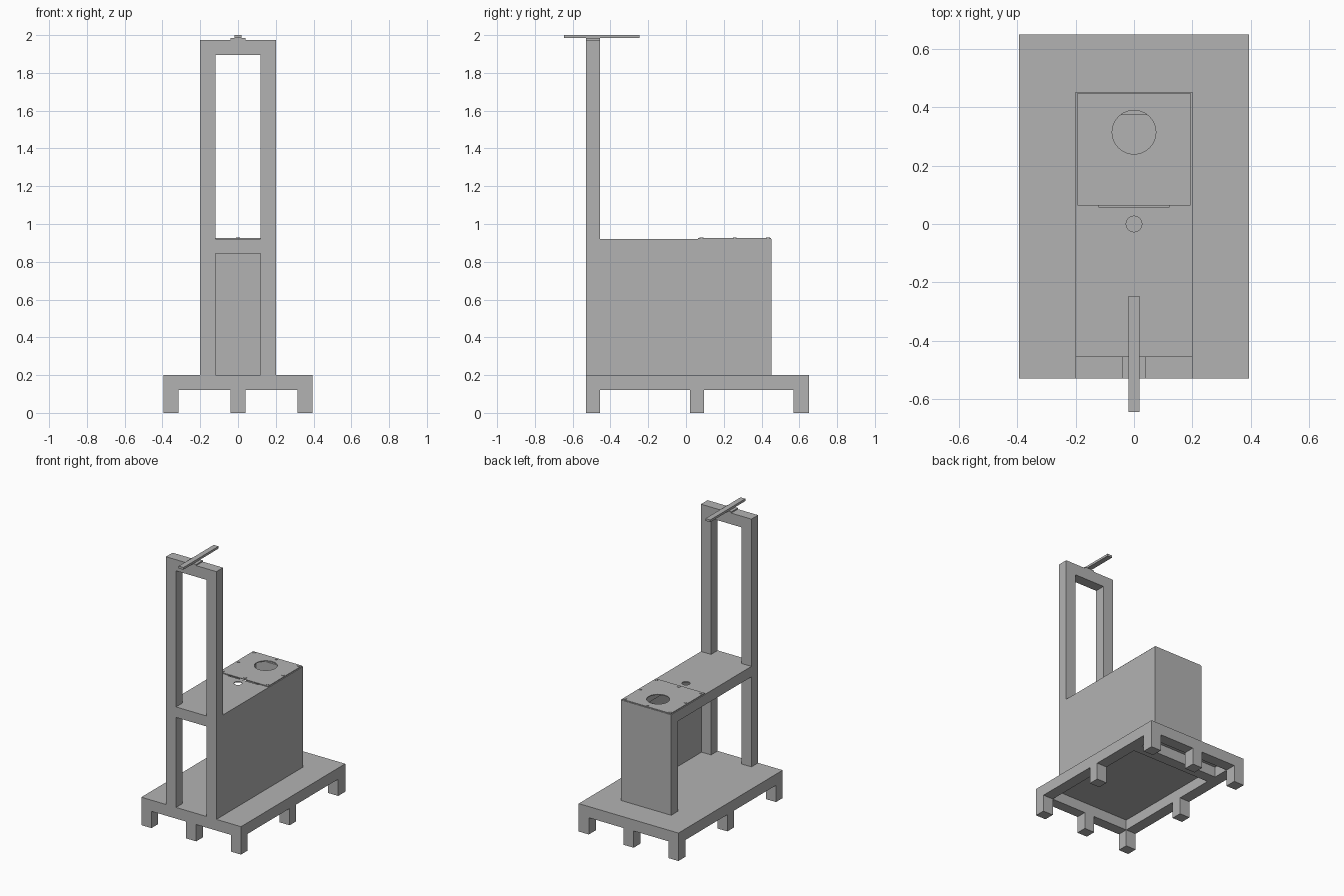
import bpy
import bmesh
from mathutils import Matrix, Vector

cube = bpy.data.objects.get("Cube")
if cube:
    bpy.data.objects.remove(cube, do_unlink=True)

grey = bpy.data.materials.new("plain grey")
grey.use_nodes = True
grey.diffuse_color = (0.45, 0.45, 0.45, 1)
grey.node_tree.nodes["Principled BSDF"].inputs["Base Color"].default_value = grey.diffuse_color


def make(name, bm):
    mesh = bpy.data.meshes.new(name)
    bm.to_mesh(mesh)
    bm.free()
    mesh.materials.append(grey)
    obj = bpy.data.objects.new(name, mesh)
    bpy.context.collection.objects.link(obj)
    return obj


def box(name, x, y, z):
    """Box from (min, max) pairs."""
    lo, hi = (Vector(c) for c in zip(x, y, z))
    bm = bmesh.new()
    m = Matrix.Translation((lo + hi) / 2) @ Matrix.Diagonal((*(hi - lo), 1))
    bmesh.ops.create_cube(bm, size=1, matrix=m)
    return make(name, bm)


def disc(name, x, y, z, r, sides=32):
    bm = bmesh.new()
    m = Matrix.Translation((x, y, sum(z) / 2))
    bmesh.ops.create_cone(bm, cap_ends=True, segments=sides, radius1=r, radius2=r,
                          depth=z[1] - z[0], matrix=m)
    return make(name, bm)


def cut(obj, cutter):
    """Cut a hole and discard the cutter."""
    cutter.hide_render = True
    mod = obj.modifiers.new("hole", "BOOLEAN")
    mod.operation = "DIFFERENCE"
    mod.solver = "EXACT"
    mod.object = cutter
    graph = bpy.context.evaluated_depsgraph_get()
    mesh = bpy.data.meshes.new_from_object(obj.evaluated_get(graph))
    obj.modifiers.clear()
    obj.data = mesh
    bpy.data.objects.remove(cutter, do_unlink=True)


W, F, B = 0.395, -0.53, 0.65       # base half width, front, back
T = 0.08                           # bar thickness
IN, OUT = 0.12, 0.2                # inner and outer post faces
FI, BI, BO = F + 0.075, 0.375, 0.453
DECK, TOP = 0.2, 0.92

# Base: deck sheet on a bar frame with eight feet
box("deck", (-W, W), (F, B), (0.194, DECK))
frame_z = (0.12, 0.194)
for side, x in (("right", (-W, T - W)), ("left", (W - T, W))):
    box(side + "_base_bar", x, (F, B), frame_z)
for name, y in (("front", (F, FI)), ("support", (BI, BO)), ("back", (B - T, B))):
    box(name + "_base_bar", (T - W, W - T), y, frame_z)
for row, y in (("front", (F, FI)), ("middle", (0.02, 0.095)), ("back", (B - T, B))):
    for col, x in (("right", (-W, T - W)), ("centre", (-T / 2, T / 2)), ("left", (W - T, W))):
        if (row, col) != ("middle", "centre"):
            box(f"{row}_{col}_foot", x, y, (0, 0.12))

# Tall front frame
for side, x in (("right", (-OUT, -IN)), ("left", (IN, OUT))):
    box(side + "_front_post", x, (F, FI), (DECK, 1.975))
for name, z in (("middle", (0.845, TOP)), ("top", (1.895, 1.975))):
    box(name + "_front_bar", (-IN, IN), (F, FI), z)

# Cabinet frame behind it
E = 0.195
bar_z = (0.845, 0.914)
for side, x in (("right", (-OUT, -IN)), ("left", (IN, E))):
    box(side + "_back_post", x, (BI, 0.448), (DECK, 0.845))
    box(side + "_top_bar", x, (FI, 0.448), bar_z)
box("back_top_bar", (-IN, IN), (BI, 0.448), bar_z)

# Cabinet sheets
box("left_panel", (E, OUT), (FI, 0.448), (DECK, 0.914))
box("back_panel", (-OUT, OUT), (0.448, BO), (DECK, 0.914))
top = box("top_panel", (-OUT, OUT), (FI, BO), (0.914, TOP))
cut(top, box("opening_cutter", (-IN, IN), (0.057, BI), (0.88, 0.95)))
cut(top, disc("cable_cutter", 0, 0, (0.88, 0.95), 0.027))

# Bolted lid with a round port
lid = box("lid", (-0.194, 0.194), (0.064, 0.449), (TOP, 0.926))
cut(lid, disc("port_cutter", 0, 0.315, (0.88, 0.95), 0.075, 48))
for i in (-1, 0, 1):
    for j in (-1, 0, 1):
        if i or j:
            disc("lid_bolt", i * 0.177, 0.258 + j * 0.176, (0.925, 0.929), 0.01, 16)

# Bracket and rod on top
box("rod_bracket", (-0.04, 0.04), (F, FI), (1.975, 1.984))
box("top_rod", (-0.019, 0.019), (-0.645, -0.247), (1.984, 2.0))
